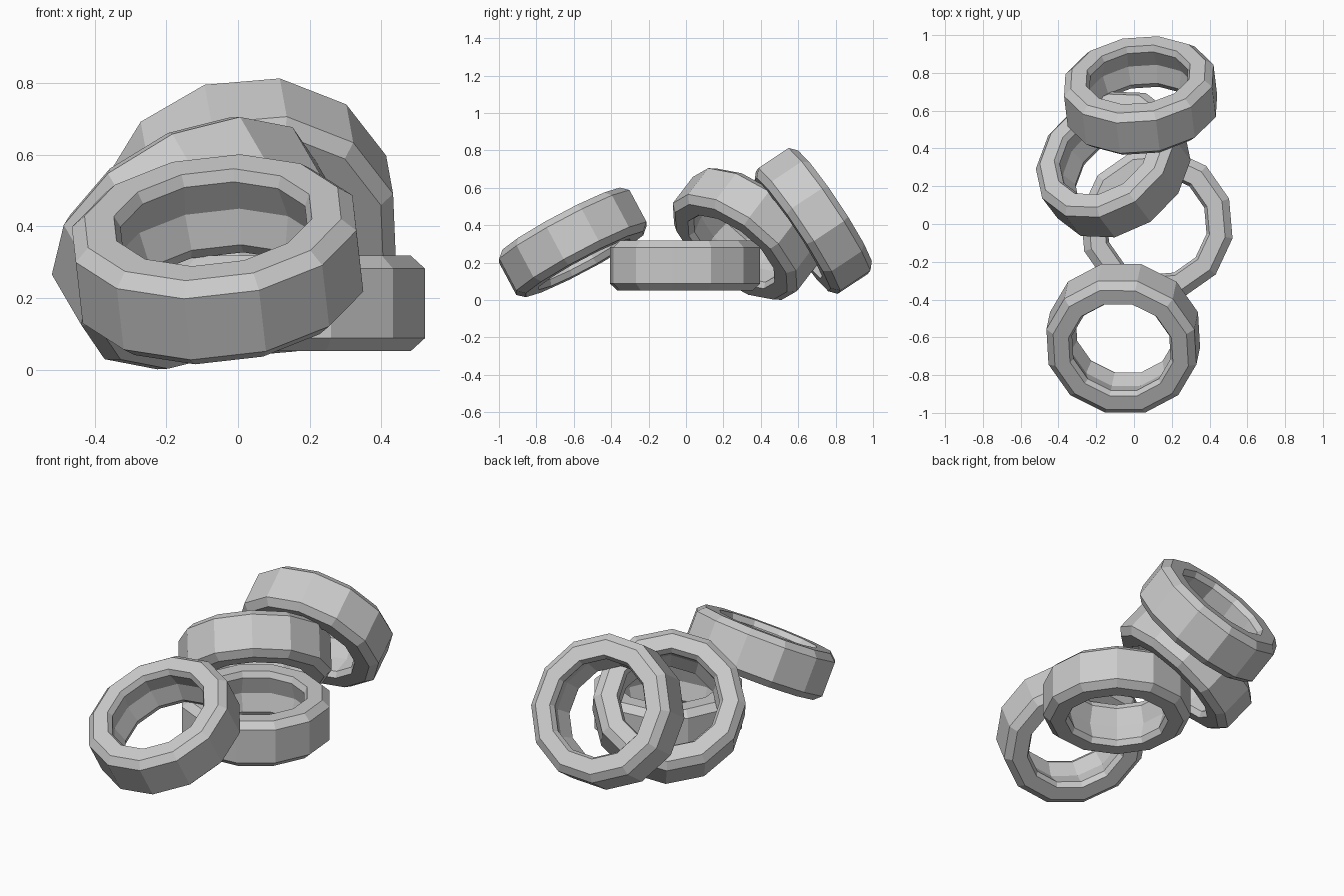
import bpy, bmesh, math
from mathutils import Vector, Matrix

if "Cube" in bpy.data.objects:
    bpy.data.objects.remove(bpy.data.objects["Cube"])

SIDES = 12
# closed cross-section (radius, height): chamfered outside, shallow hollow inside
PROFILE = [(0.408, -0.097), (0.408, 0.097), (0.368, 0.133), (0.284, 0.133),
           (0.268, 0.10), (0.295, 0.0), (0.268, -0.10), (0.284, -0.133), (0.368, -0.133)]


def ring(name, centre, axis, phase):
    """Low-poly ring around 'axis'; phase turns its corners, in degrees."""
    n = Vector(axis).normalized()
    e1 = (Vector((1, 0, 0)) - n * n.x).normalized()
    e2 = n.cross(e1)
    bm = bmesh.new()
    loops = []
    for i in range(SIDES):
        a = math.radians(phase) + math.tau * i / SIDES
        loops.append([bm.verts.new((r * math.cos(a), r * math.sin(a), h)) for r, h in PROFILE])
    k = len(PROFILE)
    for i in range(SIDES):
        p, q = loops[i], loops[(i + 1) % SIDES]
        for j in range(k):
            bm.faces.new((p[j], q[j], q[(j + 1) % k], p[(j + 1) % k]))
    bmesh.ops.recalc_face_normals(bm, faces=bm.faces)
    mesh = bpy.data.meshes.new(name)
    bm.to_mesh(mesh)
    bm.free()
    ob = bpy.data.objects.new(name, mesh)
    bpy.context.collection.objects.link(ob)
    ob.matrix_world = Matrix.Translation(centre) @ Matrix((e1, e2, n)).transposed().to_4x4()
    return ob


# flat ring on the ground and three leaning ones
ring("flat_tyre", (0.12, -0.005, 0.185), (0, 0, 1), 20)
ring("front_tyre", (-0.057, -0.605, 0.308), (-0.10, -0.47, 0.88), 18)
ring("middle_tyre", (-0.11, 0.315, 0.353), (-0.42, 0.55, 0.72), 25)
ring("back_tyre", (0.035, 0.68, 0.423), (-0.10, 0.83, 0.55), 13)
